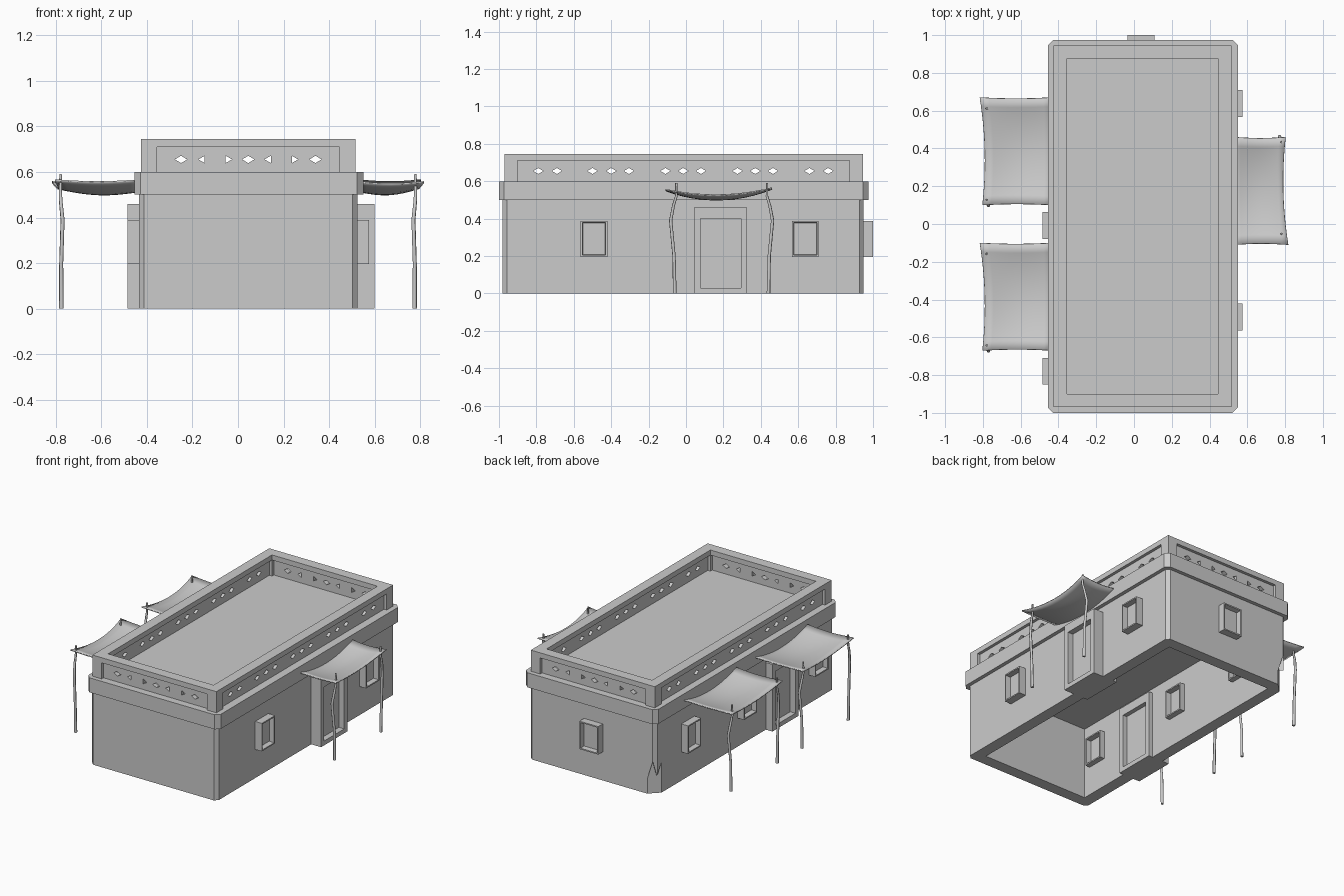
import bpy, bmesh, math
from mathutils import Vector, Matrix

if "Cube" in bpy.data.objects:
    bpy.data.objects.remove(bpy.data.objects["Cube"])


def make_obj(name, bm):
    bmesh.ops.recalc_face_normals(bm, faces=bm.faces)
    me = bpy.data.meshes.new(name)
    bm.to_mesh(me)
    bm.free()
    ob = bpy.data.objects.new(name, me)
    bpy.context.collection.objects.link(ob)
    return ob


def add_prism(bm, pts, vec):
    """Extrude a closed 3D outline along vec."""
    f = bm.faces.new([bm.verts.new(p) for p in pts])
    r = bmesh.ops.extrude_face_region(bm, geom=[f])
    bmesh.ops.translate(bm, vec=vec, verts=[v for v in r['geom'] if isinstance(v, bmesh.types.BMVert)])


def add_box(bm, x0, x1, y0, y1, z0, z1, c=0.0):
    """Box with optional chamfered vertical corners."""
    if c:
        pts = [(x0 + c, y0), (x1 - c, y0), (x1, y0 + c), (x1, y1 - c),
               (x1 - c, y1), (x0 + c, y1), (x0, y1 - c), (x0, y0 + c)]
    else:
        pts = [(x0, y0), (x1, y0), (x1, y1), (x0, y1)]
    add_prism(bm, [(x, y, z0) for x, y in pts], (0, 0, z1 - z0))


def box(name, *a, c=0.0):
    bm = bmesh.new()
    add_box(bm, *a, c=c)
    return make_obj(name, bm)


def cut(ob, cutter):
    m = ob.modifiers.new("cut", 'BOOLEAN')
    m.operation, m.object, m.solver = 'DIFFERENCE', cutter, 'EXACT'
    me = bpy.data.meshes.new_from_object(ob.evaluated_get(bpy.context.evaluated_depsgraph_get()))
    ob.modifiers.clear()
    ob.data = me
    bpy.data.objects.remove(cutter)


# hollow wall block, open underneath
X0, X1, Y0, Y1 = -0.435, 0.525, -0.98, 0.95
walls = box("walls", X0, X1, Y0, Y1, 0, 0.51, c=0.022)
cut(walls, box("cavity", -0.355, 0.445, -0.90, 0.87, -0.1, 0.49))

# crumbled back left corner
n, t = Vector((-1, 1, 0)).normalized(), Vector((1, 1, 0)).normalized()
base = Vector((X0, Y1, 0)) - n * 0.045
bm = bmesh.new()
jag = [(-0.2, -0.1), (-0.2, 0.03), (-0.07, 0.1), (-0.045, 0.21), (-0.01, 0.13), (0.015, 0.23),
       (0.05, 0.08), (0.2, 0.03), (0.2, -0.1)]
add_prism(bm, [base + t * a + Vector((0, 0, z)) for a, z in jag], n * 0.2)
cut(walls, make_obj("corner_cutter", bm))

# projecting roof band and slab
box("roof_band", -0.455, 0.55, -1.0, 0.975, 0.5, 0.6, c=0.028)

# parapet: corner posts and top rim
PX0, PX1, PY0, PY1, T = -0.425, 0.515, -0.97, 0.945, 0.07
bm = bmesh.new()
for x in (PX0, PX1 - T):
    for y in (PY0, PY1 - T):
        add_box(bm, x, x + T, y, y + T, 0.6, 0.71)
make_obj("parapet_posts", bm)
bm = bmesh.new()
outer = [(PX0, PY0), (PX1, PY0), (PX1, PY1), (PX0, PY1)]
inner = [(PX0 + T, PY0 + T), (PX1 - T, PY0 + T), (PX1 - T, PY1 - T), (PX0 + T, PY1 - T)]
rings = [[bm.verts.new((*p, z)) for p in r] for r, z in
         ((outer, 0.71), (outer, 0.745), (inner, 0.745), (inner, 0.71))]
for k in range(4):
    a, b = rings[k], rings[(k + 1) % 4]
    for i in range(4):
        bm.faces.new((a[i], a[(i + 1) % 4], b[(i + 1) % 4], b[i]))
make_obj("parapet_rim", bm)

# pierced parapet panels, kind: 0 diamond, -1 points left, 1 points right
long_holes = [(y, 0) for y in (-0.79, -0.69, -0.5, -0.4, -0.305, -0.11, -0.015, 0.08,
                               0.275, 0.37, 0.465, 0.66, 0.76)]
short_holes = [(-0.25, 0), (-0.16, -1), (-0.04, 1), (0.045, 0), (0.13, -1), (0.25, 1), (0.34, 0)]


def pierced_panel(name, dims, holes, along_y):
    panel = box(name, *dims)
    bm = bmesh.new()
    w, h, zc = 0.027, 0.016, 0.655
    for c, kind in holes:
        if kind == 0:
            pts = [(c - w, zc), (c, zc - h), (c + w, zc), (c, zc + h)]
        else:
            pts = [(c + kind * 0.014, zc), (c - kind * 0.014, zc + h), (c - kind * 0.014, zc - h)]
        if along_y:
            add_prism(bm, [(dims[0] - 0.05, a, z) for a, z in pts], (0.15, 0, 0))
        else:
            add_prism(bm, [(a, dims[2] - 0.05, z) for a, z in pts], (0, 0.15, 0))
    cut(panel, make_obj("hole_cutter", bm))


for side, x in (("left", PX0 + 0.02), ("right", PX1 - 0.05)):
    pierced_panel(side + "_panel", (x, x + 0.03, PY0 + T, PY1 - T, 0.6, 0.71), long_holes, True)
for side, y in (("front", PY0 + 0.02), ("back", PY1 - 0.05)):
    pierced_panel(side + "_panel", (PX0 + T, PX1 - T, y, y + 0.03, 0.6, 0.71), short_holes, False)


# windows and doors are built facing +x at the origin, then turned onto a wall
def place(ob, loc, angle):
    ob.data.transform(Matrix.Translation(loc) @ Matrix.Rotation(angle, 4, 'Z'))


def window(name, loc, angle):
    bm = bmesh.new()
    add_box(bm, -0.115, 0.05, -0.071, 0.071, 0.196, 0.388)
    bmesh.ops.recalc_face_normals(bm, faces=bm.faces)
    ends = [f for f in bm.faces if abs(f.normal.x) > 0.9]
    bmesh.ops.inset_individual(bm, faces=ends, thickness=0.012)
    bmesh.ops.inset_individual(bm, faces=ends, thickness=0.004, depth=-0.035)
    place(make_obj(name, bm), loc, angle)


def door(name, loc, angle, out):
    bm = bmesh.new()
    add_box(bm, -0.11, out, -0.142, -0.108, 0, 0.46)
    add_box(bm, -0.11, out, 0.108, 0.142, 0, 0.46)
    add_box(bm, -0.11, out, -0.108, 0.108, 0.40, 0.46)
    add_box(bm, -0.11, out, -0.108, 0.108, 0, 0.03)
    add_box(bm, -0.06, out - 0.04, -0.108, 0.108, 0.03, 0.40)
    place(make_obj(name, bm), loc, angle)


for i, y in enumerate((-0.492, 0.638)):
    window(f"right_window_{i}", (X1, y, 0), 0)
for i, y in enumerate((-0.78, -0.008, 0.6)):
    window(f"left_window_{i}", (X0, y, 0), math.pi)
window("back_window", (0.037, Y1, 0), math.pi / 2)
door("right_door", (X1, 0.185, 0), 0, 0.075)
door("left_door", (X0, -0.385, 0), math.pi, 0.05)


# sagging cloth awning on two crooked poles
def awning(name, cy, angle):
    rot = Matrix.Translation((0, cy, 0)) @ Matrix.Rotation(angle, 4, 'Z')
    start = 0.53 if angle == 0 else 0.43
    bm = bmesh.new()
    N, M = 8, 12
    grid = []
    for i in range(N + 1):
        u = i / N
        row = []
        for j in range(M + 1):
            v = 2 * j / M - 1
            edge = 0.79 - 0.007 * v + 0.02 * v * v
            x = start + u * (edge - start)
            y = v * (0.285 - 0.006 * math.sin(math.pi * u))
            sag = 0.045 - 0.012 * u + 0.012 * math.sin(math.pi * u)
            z = 0.56 - sag * (1 - v * v) - 0.008 * math.sin(math.pi * u) + 0.004 * v
            row.append(bm.verts.new((x, y, z)))
        grid.append(row)
    for i in range(N):
        for j in range(M):
            bm.faces.new((grid[i][j], grid[i + 1][j], grid[i + 1][j + 1], grid[i][j + 1]))
    for f in bm.faces:
        f.smooth = True
    ob = make_obj(name + "_cloth", bm)
    ob.matrix_world = rot
    s = ob.modifiers.new("thickness", 'SOLIDIFY')
    s.thickness, s.offset = 0.007, 0
    for k, (py, d) in enumerate(((-0.227, -1), (0.258, 1))):
        cu = bpy.data.curves.new(name + "_pole", 'CURVE')
        cu.dimensions, cu.bevel_depth = '3D', 0.01
        cu.bevel_resolution, cu.use_fill_caps = 1, True
        path = [(0.775, 0.008, 0, 1), (0.776, 0.012, 0.2, 0.9), (0.77, 0.03, 0.39, 0.9),
                (0.778, 0.015, 0.47, 0.8), (0.78, 0, 0.52, 0.7), (0.778, 0, 0.59, 0.6)]
        sp = cu.splines.new('POLY')
        sp.points.add(len(path) - 1)
        for p, (x, dy, z, r) in zip(sp.points, path):
            p.co, p.radius = (x, py + d * dy, z, 1), r
        pole = bpy.data.objects.new(f"{name}_pole_{k}", cu)
        pole.matrix_world = rot
        bpy.context.collection.objects.link(pole)


awning("right_awning", 0.175, 0)
awning("left_awning_back", 0.385, math.pi)
awning("left_awning_front", -0.385, math.pi)
